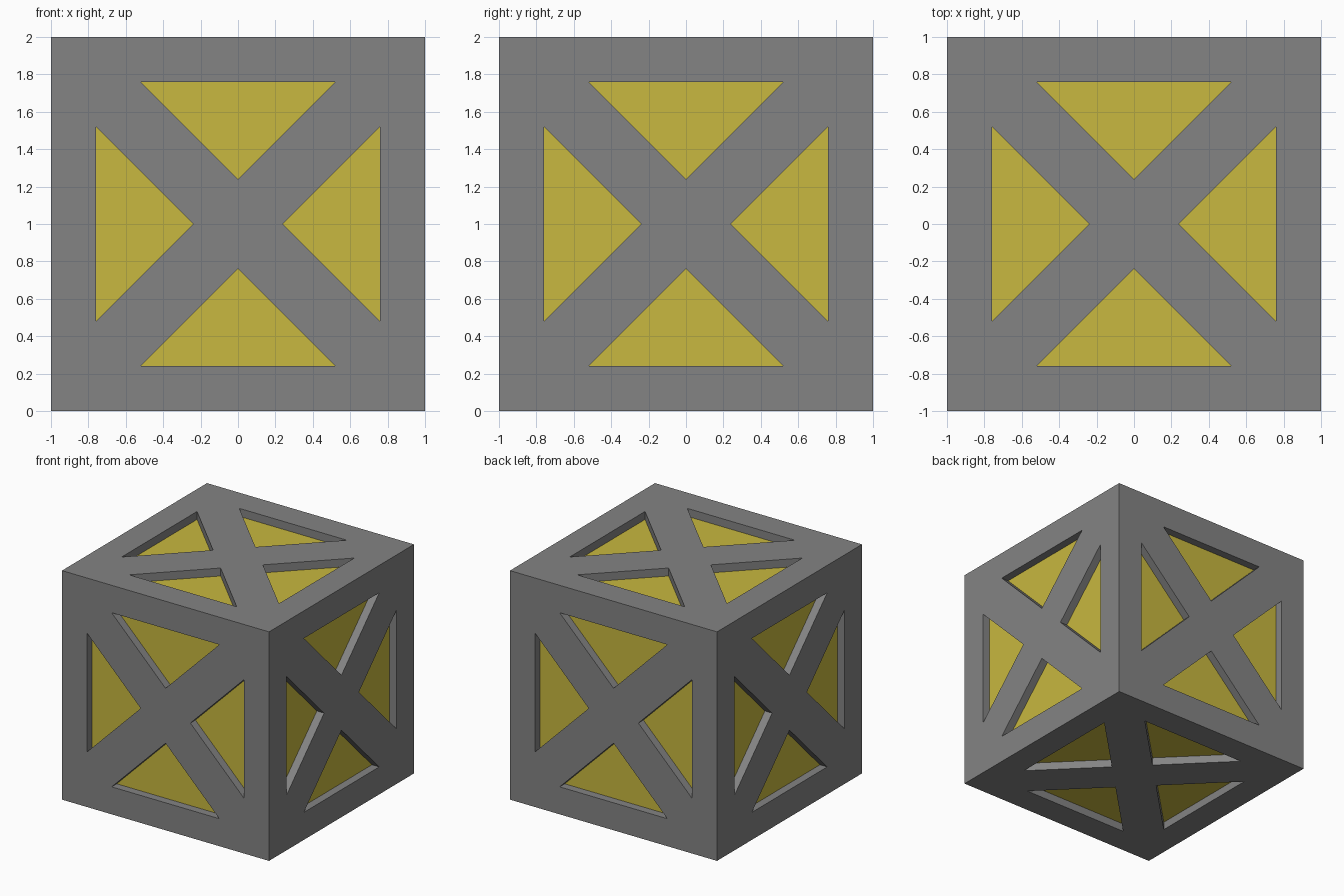
import bpy, bmesh, math
from mathutils import Matrix, Vector

if "Cube" in bpy.data.objects:
    bpy.data.objects.remove(bpy.data.objects["Cube"])

DEPTH = 0.07                       # recess of the yellow panels
BASE, HALF, APEX = 0.76, 0.52, 0.24


def material(name, rgb):
    m = bpy.data.materials.new(name)
    m.diffuse_color = (*rgb, 1)
    m.use_nodes = True
    m.node_tree.nodes["Principled BSDF"].inputs["Base Color"].default_value = m.diffuse_color
    return m


grey = material("grey", (0.23, 0.23, 0.23))
yellow = material("yellow", (0.58, 0.48, 0.05))

bm = bmesh.new()


def side(rot):
    """One face of the cube: cross-braced frame with four sunken triangles."""
    place = Matrix.Translation((0, 0, 1)) @ rot.to_4x4()

    def vert(x, y, z, turn):
        p = Matrix.Rotation(turn, 3, 'Z') @ Vector((x, y, z))
        return bm.verts.new(place @ p)

    corner, left, right, apex = [], [], [], []
    for k in range(4):
        t = k * math.pi / 2
        corner.append(vert(-1, -1, 1, t))
        tri = [vert(-HALF, -BASE, 1, t), vert(HALF, -BASE, 1, t), vert(0, -APEX, 1, t)]
        low = [vert(-HALF, -BASE, 1 - DEPTH, t), vert(HALF, -BASE, 1 - DEPTH, t),
               vert(0, -APEX, 1 - DEPTH, t)]
        left.append(tri[0])
        right.append(tri[1])
        apex.append(tri[2])
        # sunken panel and its walls
        bm.faces.new(low).material_index = 1
        for i in range(3):
            j = (i + 1) % 3
            bm.faces.new((tri[i], tri[j], low[j], low[i]))
    # rim, diagonal braces and centre
    for k in range(4):
        n = (k + 1) % 4
        bm.faces.new((corner[k], corner[n], right[k], left[k]))
        bm.faces.new((corner[n], left[n], apex[n], apex[k], right[k]))
    bm.faces.new(apex)


# four upright sides, then top and bottom
for k in range(4):
    side(Matrix.Rotation(k * math.pi / 2, 3, 'Z') @ Matrix.Rotation(math.pi / 2, 3, 'X'))
side(Matrix.Identity(3))
side(Matrix.Rotation(math.pi, 3, 'X'))

bmesh.ops.remove_doubles(bm, verts=bm.verts, dist=0.0005)
bmesh.ops.recalc_face_normals(bm, faces=bm.faces)

mesh = bpy.data.meshes.new("crate")
bm.to_mesh(mesh)
bm.free()
mesh.materials.append(grey)
mesh.materials.append(yellow)
crate = bpy.data.objects.new("crate", mesh)
bpy.context.collection.objects.link(crate)
